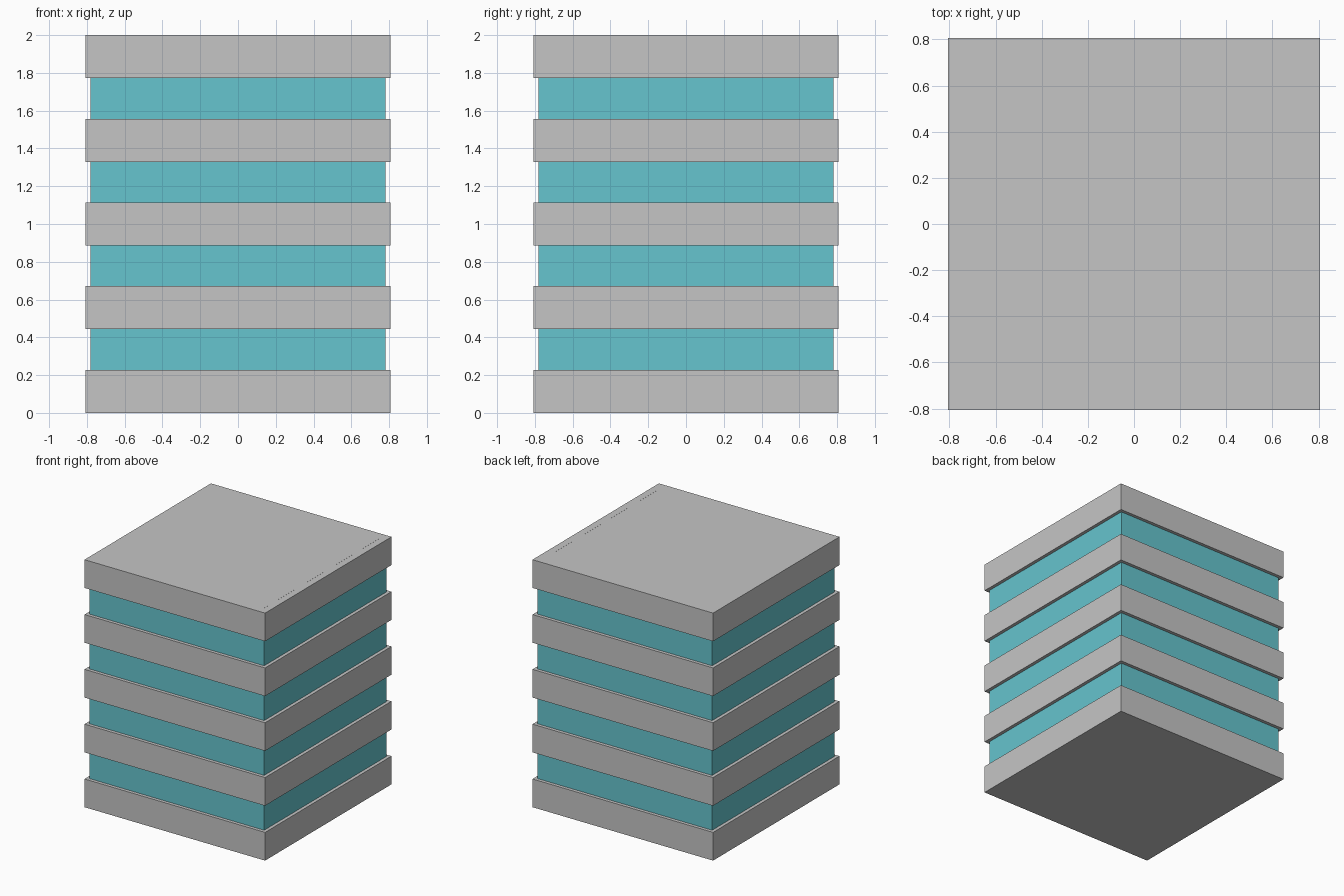
import bpy

if "Cube" in bpy.data.objects:
    bpy.data.objects.remove(bpy.data.objects["Cube"])

SLABS = 5
SLAB_W, SLAB_H = 1.614, 0.228
GLASS_W = 1.56
PITCH = (2.0 - SLAB_H) / (SLABS - 1)


def material(name, rgb):
    m = bpy.data.materials.new(name)
    m.diffuse_color = (*rgb, 1.0)
    m.use_nodes = True
    m.node_tree.nodes["Principled BSDF"].inputs["Base Color"].default_value = m.diffuse_color
    return m


def box(name, centre, size, mat):
    bpy.ops.mesh.primitive_cube_add(size=1, location=centre)
    ob = bpy.context.object
    ob.name = name
    ob.scale = size
    bpy.ops.object.transform_apply(location=False, rotation=False, scale=True)
    ob.data.materials.append(mat)
    return ob


concrete = material("concrete grey", (0.56, 0.56, 0.56))
glass = material("teal glass", (0.132, 0.555, 0.62))

# Floor slabs
for i in range(SLABS):
    box(f"floor_slab_{i + 1}", (0, 0, i * PITCH + SLAB_H / 2),
        (SLAB_W, SLAB_W, SLAB_H), concrete)

# Recessed window bands between the slabs
for i in range(SLABS - 1):
    z0, z1 = i * PITCH + SLAB_H, (i + 1) * PITCH
    box(f"window_band_{i + 1}", (0, 0, (z0 + z1) / 2),
        (GLASS_W, GLASS_W, z1 - z0), glass)

# Fine seam along the right side of the roof
box("roof_seam", (0.75, 0, 1.998), (0.004, 1.5, 0.005), concrete)
